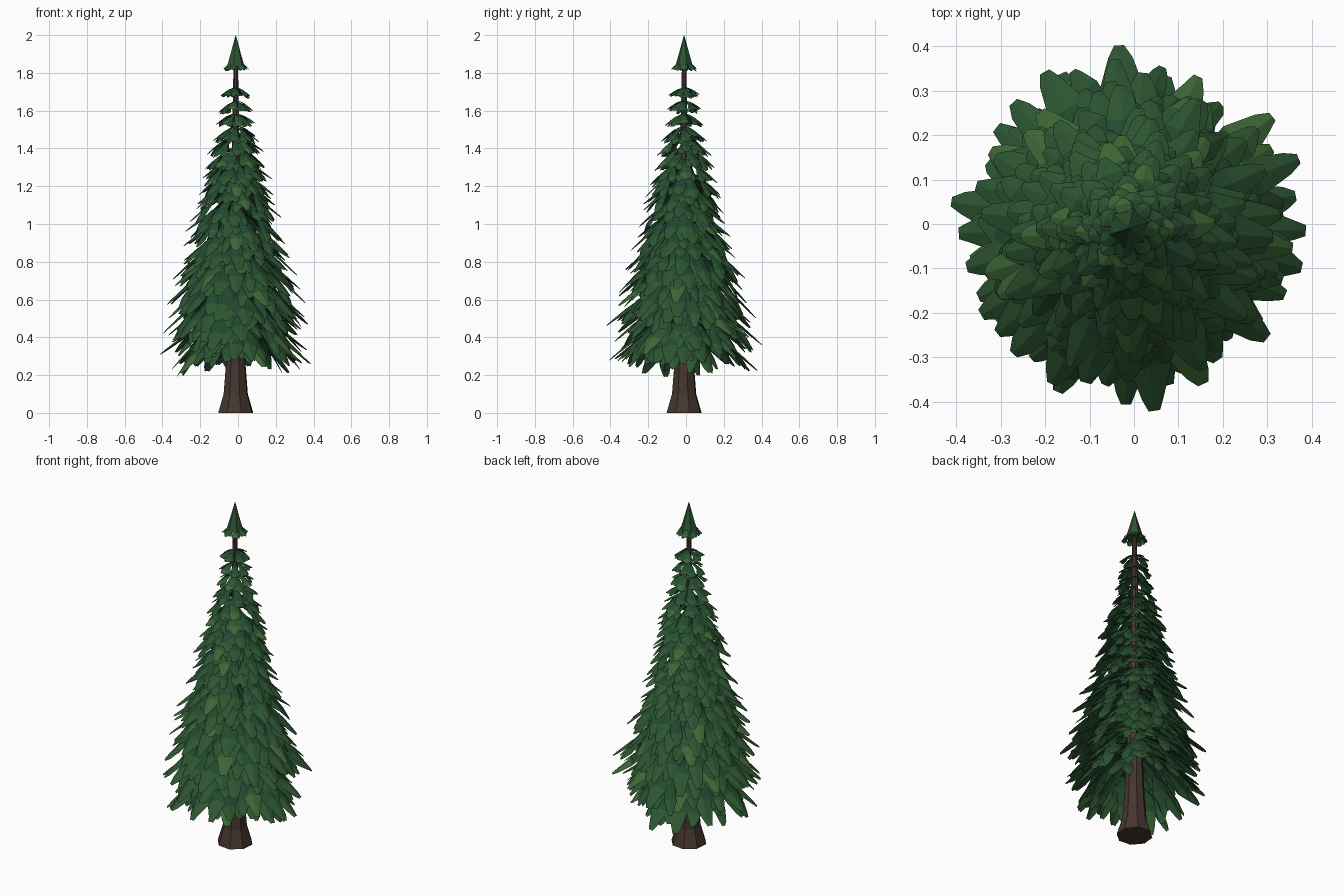
import bpy, bmesh, math, random
from mathutils import Vector

if "Cube" in bpy.data.objects:
    bpy.data.objects.remove(bpy.data.objects["Cube"])

random.seed(11)
CX, CY = -0.012, -0.01


def material(name, rgb):
    m = bpy.data.materials.new(name)
    m.diffuse_color = (*rgb, 1)
    m.use_nodes = True
    m.node_tree.nodes["Principled BSDF"].inputs["Base Color"].default_value = m.diffuse_color
    return m


BARK = material("bark", (0.06, 0.037, 0.028))
GREENS = [material("needles_dark", (0.016, 0.068, 0.028)),
          material("needles_mid", (0.026, 0.092, 0.031)),
          material("needles_light", (0.048, 0.135, 0.036))]


def make_object(name, bm, mats):
    me = bpy.data.meshes.new(name)
    bm.to_mesh(me)
    bm.free()
    for m in mats:
        me.materials.append(m)
    ob = bpy.data.objects.new(name, me)
    bpy.context.collection.objects.link(ob)
    return ob


def lathe(name, profile, sides, mats):
    bm = bmesh.new()
    rings = []
    for r, z in profile:
        rings.append([bm.verts.new((CX + r * math.cos(math.tau * i / sides + 0.3),
                                    CY + r * math.sin(math.tau * i / sides + 0.3), z))
                      for i in range(sides)])
    for a, b in zip(rings, rings[1:]):
        for i in range(sides):
            j = (i + 1) % sides
            bm.faces.new((a[i], a[j], b[j], b[i]))
    bm.faces.new(rings[0][::-1])
    bm.faces.new(rings[-1])
    return make_object(name, bm, mats)


def lerp_table(table, x):
    for (x0, y0), (x1, y1) in zip(table, table[1:]):
        if x <= x1:
            return y0 + (y1 - y0) * max(0, x - x0) / (x1 - x0)
    return table[-1][1]


# Needle leaflet: folded card, drooping ridge, blunt end, lighter at the tip
OUTLINE = [(0, .22), (.4, .75), (.75, 1), (.93, .55), (1, .25)]


def leaflet(bm, start, ang, length, drop, half, light):
    out = Vector((math.cos(ang), math.sin(ang), 0))
    side = Vector((-out.y, out.x, 0))
    sag = Vector((0, 0, 0.35))
    rows = []
    for t, w in OUTLINE:
        c = start + out * length * t - Vector((0, 0, drop * t ** 1.45))
        wl = half * w * random.uniform(0.8, 1.15)
        wr = half * w * random.uniform(0.8, 1.15)
        rows.append([bm.verts.new(p) for p in
                     (c + (side - sag) * wl, c, c - (side + sag) * wr)])
    for n, (a, b) in enumerate(zip(rows, rows[1:])):
        for k in (0, 1):
            f = bm.faces.new((a[k], a[k + 1], b[k + 1], b[k]))
            f.material_index = min(2, light + (n > 1))


# Branch: one long leaflet with a pair of side leaflets
def branch(bm, z, ang, reach, drop, half):
    out = Vector((math.cos(ang), math.sin(ang), 0))
    root = Vector((CX, CY, z)) + out * 0.012
    light = random.choices((0, 1), (3, 1))[0]
    length = reach - 0.012
    leaflet(bm, root, ang, length, drop, half, light)
    for s in (-1, 1):
        t = random.uniform(0.3, 0.45)
        p = root + out * length * t - Vector((0, 0, drop * t ** 1.45 + 0.006))
        leaflet(bm, p, ang + s * random.uniform(0.4, 0.65), length * 0.5,
                drop * random.uniform(0.6, 0.85), half * 0.75, 0)


# Trunk
lathe("trunk", [(.097, 0), (.067, .1), (.055, .25), (.04, .6), (.028, 1.1),
                (.018, 1.55), (.012, 1.86)], 8, [BARK])

# Crown: whorls of drooping branches, tip radius by tip height
REACH = [(.22, .35), (.45, .37), (.6, .345), (.75, .3), (.9, .255), (1.05, .225),
         (1.2, .19), (1.35, .155), (1.45, .12), (1.55, .1), (1.65, .085), (1.75, .075)]
bm = bmesh.new()
z_tip, layer = 0.25, 0
while z_tip < 1.76:
    u = (z_tip - 0.25) / 1.5
    low = 1 - u
    reach = lerp_table(REACH, z_tip)
    drop = 0.035 + 0.8 * max(0, reach - 0.075)
    count = round(12 - 5 * u)
    for i in range(count):
        ang = math.tau * (i + random.uniform(-.25, .25)) / count + layer * 2.4
        branch(bm, z_tip + drop + random.uniform(-.04, .04) * low, ang,
               reach * random.uniform(1 - .13 * low, 1 + .15 * low),
               drop * random.uniform(.82, 1.15),
               0.022 + 0.085 * (reach - .065))
    z_tip += 0.065 + 0.015 * u
    layer += 1
make_object("branches", bm, GREENS)

# Pointed top
lathe("top_spire", [(.048, 1.835), (.026, 1.91), (.001, 2.0)], 6, [GREENS[1]])
bm = bmesh.new()
for i in range(7):
    branch(bm, 1.865, math.tau * i / 7, 0.07, 0.045, 0.02)
make_object("top_whorl", bm, GREENS)
